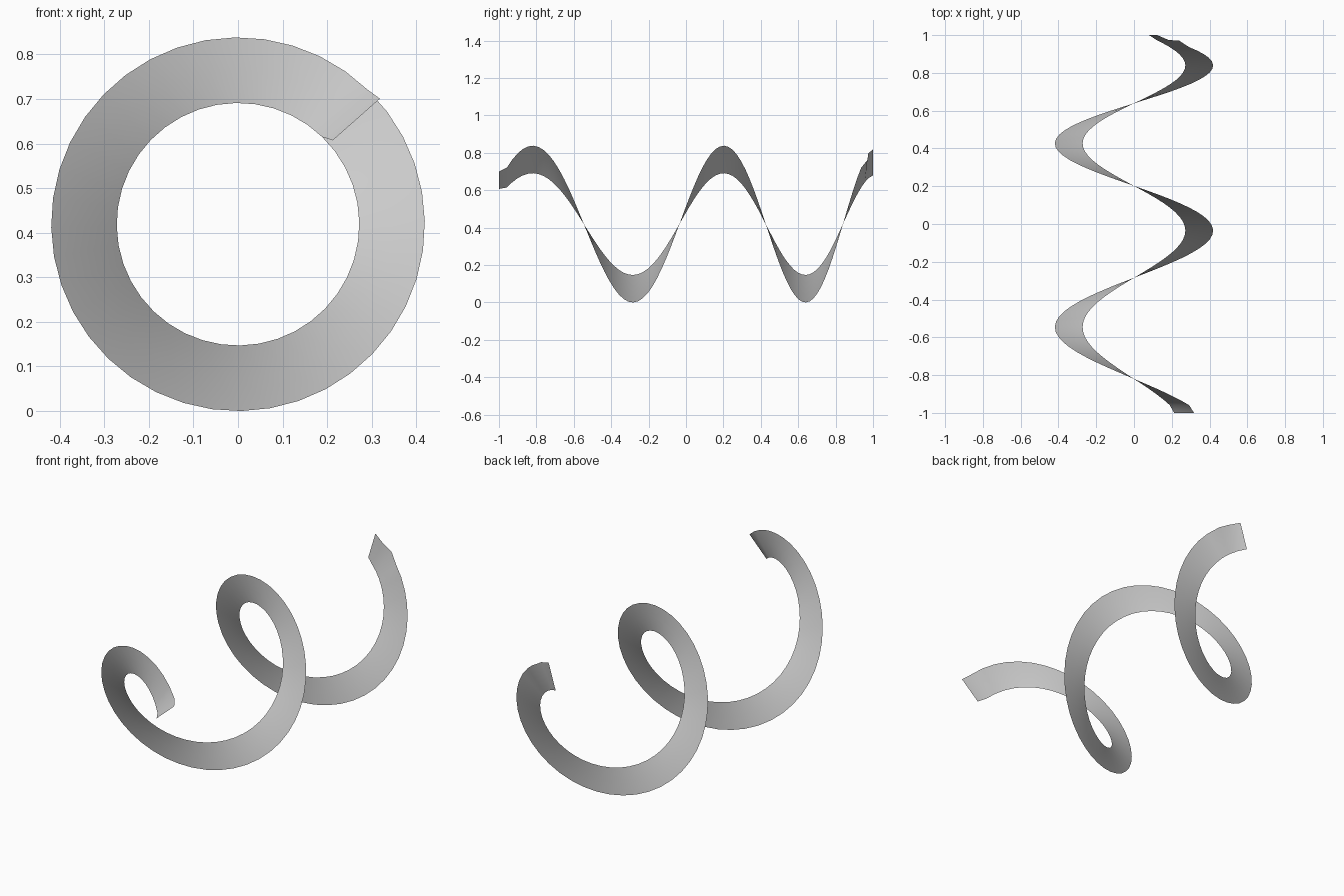
import bpy, bmesh, math

if "Cube" in bpy.data.objects:
    bpy.data.objects.remove(bpy.data.objects["Cube"])

R_IN, R_OUT, CZ = 0.272, 0.419, 0.419
COLS = 2                       # strips across the ribbon width
START, END = 46.0, 793.0       # sweep angle in degrees
STEPS = 83


def advance(deg):
    # position along y; the pitch tightens slightly towards the back
    t = (deg - 90) / 90
    return -0.82 + 0.28 * t - 0.00614 * t * t


def row(bm, deg, y, r_in=R_IN, r_out=R_OUT, dent=0.0):
    # one radial cross-line of the ribbon; dent pushes the outer edge along y
    a = math.radians(deg)
    verts = []
    for k in range(COLS + 1):
        f = k / COLS
        r = r_in + (r_out - r_in) * f
        verts.append(bm.verts.new((r * math.cos(a), y + dent * f, CZ + r * math.sin(a))))
    return verts


bm = bmesh.new()

# slightly flared front tip
rows = [row(bm, 41.5, -1.0, 0.284, 0.425)]

# spiral body, with a small crease just before the back end
for i in range(STEPS + 1):
    deg = START + (END - START) * i / STEPS
    y = 1.0 if i == STEPS else advance(deg)
    dent = 0.015 if i == STEPS - 2 else 0.0
    rows.append(row(bm, deg, y, dent=dent))

for a, b in zip(rows, rows[1:]):
    for k in range(COLS):
        bm.faces.new((a[k], a[k + 1], b[k + 1], b[k]))

mesh = bpy.data.meshes.new("spiral_ribbon")
bm.to_mesh(mesh)
bm.free()
ribbon = bpy.data.objects.new("spiral_ribbon", mesh)
bpy.context.collection.objects.link(ribbon)

# smooth shading
bpy.context.view_layer.objects.active = ribbon
ribbon.select_set(True)
bpy.ops.object.shade_smooth_by_angle(angle=math.radians(30))
